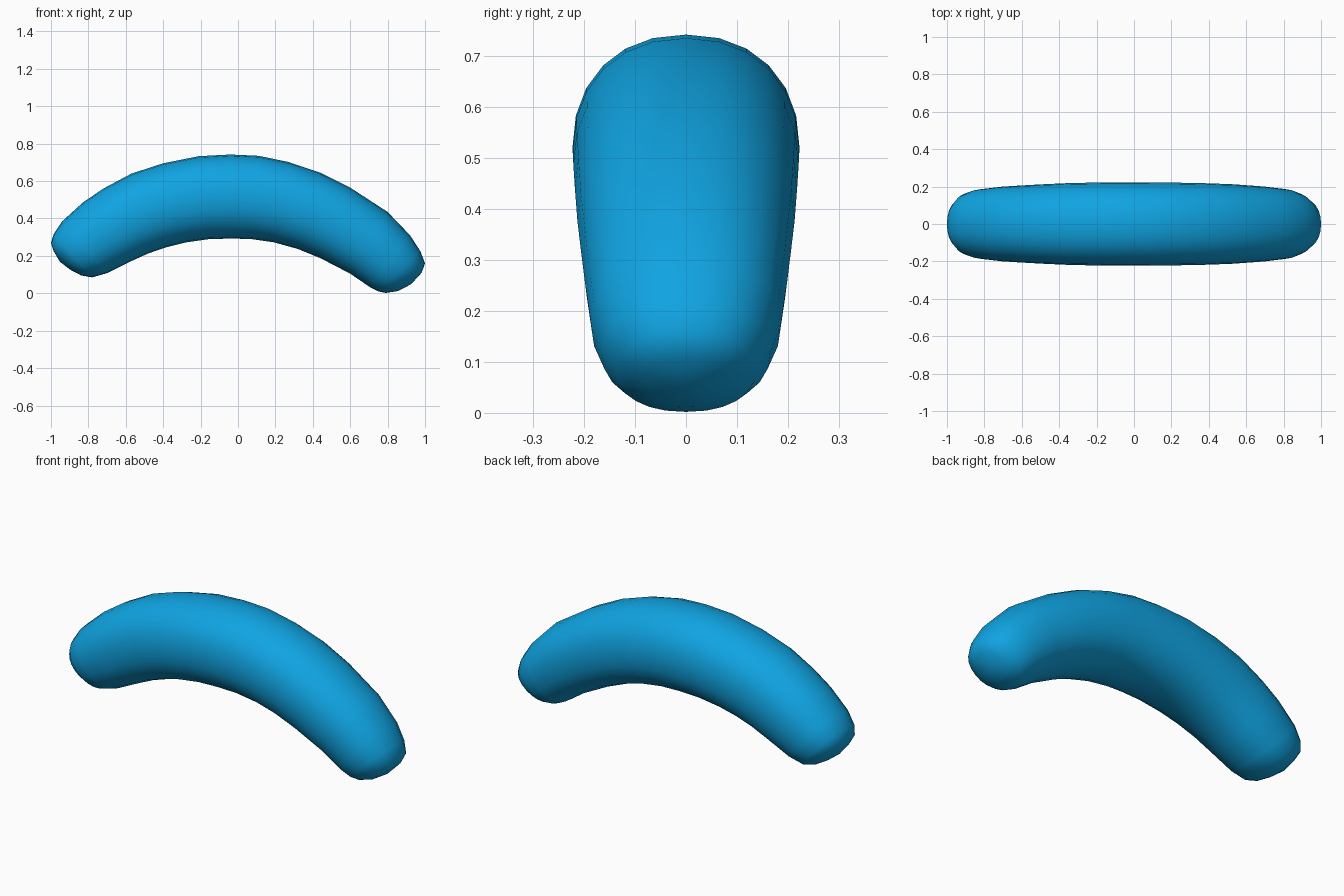
import bpy, bmesh, math
from mathutils import Vector

if "Cube" in bpy.data.objects:
    bpy.data.objects.remove(bpy.data.objects["Cube"])

# Stations along the bend: outer x, z, inner x, z, half width
stations = [
    (-.987, .228, -.895, .125, .075), (-1.0, .270, -.840, .096, .130),
    (-.985, .318, -.780, .085, .165), (-.940, .385, -.700, .108, .186),
    (-.830, .485, -.570, .172, .200), (-.720, .560, -.480, .213, .206),
    (-.570, .640, -.380, .247, .213), (-.400, .695, -.280, .272, .219),
    (-.210, .733, -.160, .289, .222), (-.040, .742, -.040, .293, .223),
    (.110, .735, .070, .290, .222), (.270, .702, .190, .273, .221),
    (.440, .645, .320, .237, .218), (.600, .565, .440, .188, .213),
    (.800, .435, .600, .105, .200), (.920, .310, .705, .033, .186),
    (.975, .225, .750, .010, .165), (1.0, .160, .790, .002, .135),
    (.982, .110, .855, .012, .080),
]
tips = [(-.952, .168), (.925, .048)]
SIDES = 24
POWER = 2 / 2.2


def rounded(v):
    return math.copysign(abs(v) ** POWER, v)


bm = bmesh.new()
rings = []
for ox, oz, ix, iz, w in stations:
    mid = Vector(((ox + ix) / 2, 0, (oz + iz) / 2))
    half = Vector(((ox - ix) / 2, 0, (oz - iz) / 2))
    ring = []
    for k in range(SIDES):
        a = math.tau * k / SIDES
        ring.append(bm.verts.new(mid + half * rounded(math.cos(a))
                                 + Vector((0, w * rounded(math.sin(a)), 0))))
    rings.append(ring)

# Curved skin
for a, b in zip(rings, rings[1:]):
    for k in range(SIDES):
        n = (k + 1) % SIDES
        bm.faces.new((a[k], a[n], b[n], b[k]))

# Closed blunt ends
for ring, (x, z) in zip((rings[0], rings[-1]), tips):
    tip = bm.verts.new((x, 0, z))
    for k in range(SIDES):
        bm.faces.new((ring[k], ring[(k + 1) % SIDES], tip))

bmesh.ops.recalc_face_normals(bm, faces=bm.faces)
for f in bm.faces:
    f.smooth = True
mesh = bpy.data.meshes.new("curved_roll")
bm.to_mesh(mesh)
bm.free()
roll = bpy.data.objects.new("curved_roll", mesh)
bpy.context.collection.objects.link(roll)

blue = bpy.data.materials.new("blue")
blue.diffuse_color = (.005, .37, .76, 1)
blue.use_nodes = True
blue.node_tree.nodes["Principled BSDF"].inputs["Base Color"].default_value = blue.diffuse_color
mesh.materials.append(blue)
